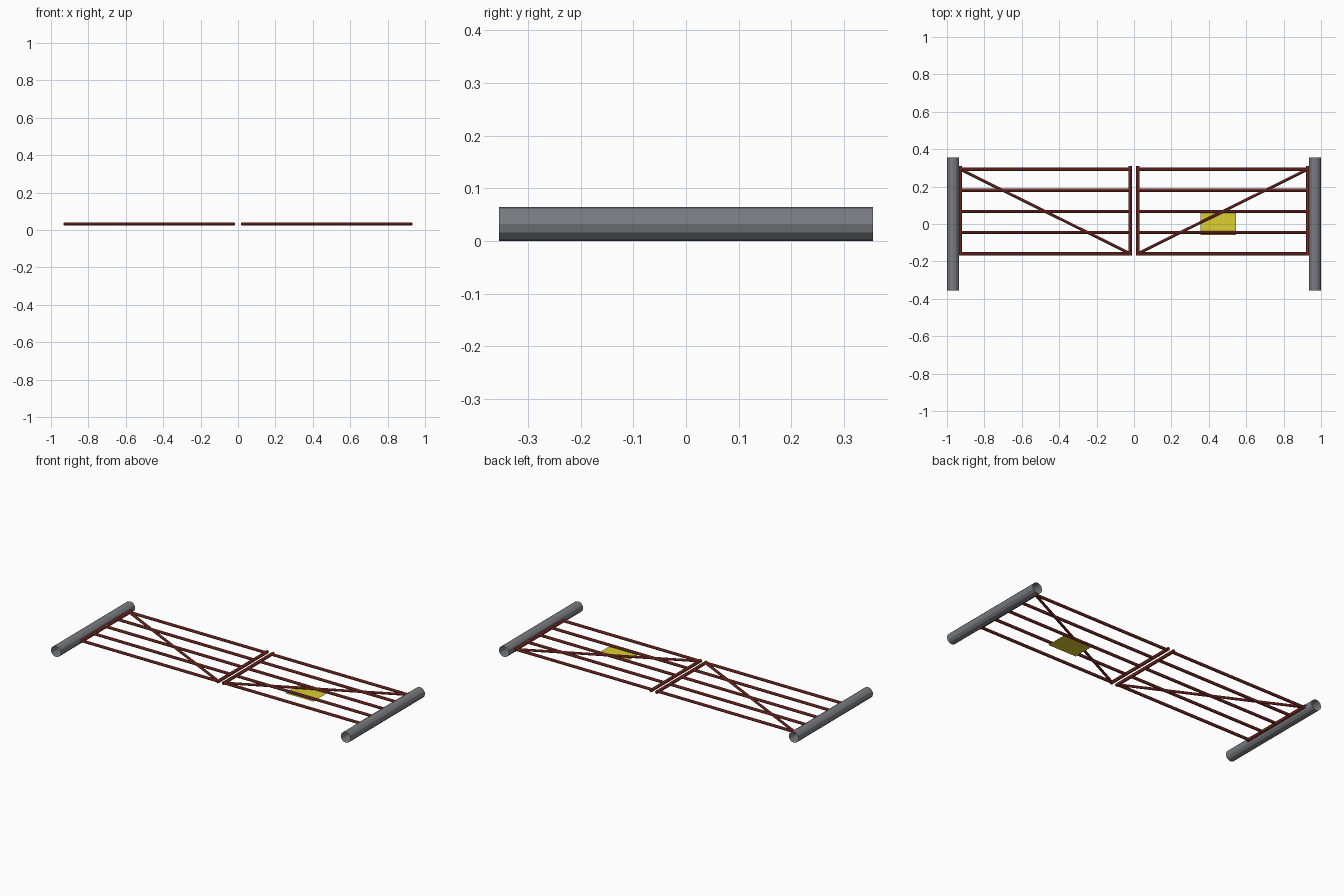
import bpy, bmesh
from mathutils import Vector, Matrix

if "Cube" in bpy.data.objects:
    bpy.data.objects.remove(bpy.data.objects["Cube"])

def material(name, rgb):
    m = bpy.data.materials.new(name)
    m.diffuse_color = (*rgb, 1)
    m.use_nodes = True
    m.node_tree.nodes["Principled BSDF"].inputs["Base Color"].default_value = m.diffuse_color
    return m

RED = material("red_paint", (0.30, 0.04, 0.03))
YELLOW = material("yellow_sign", (0.72, 0.62, 0.03))
GREY = material("grey_steel", (0.19, 0.20, 0.22))
Z = 0.0325

def tube(name, a, b, radius, sides, mat):
    """Open-ended flat-shaded tube between two points in the gate plane."""
    a, b = Vector((*a, Z)), Vector((*b, Z))
    d = b - a
    bm = bmesh.new()
    bmesh.ops.create_cone(bm, cap_ends=False, segments=sides, radius1=radius,
                          radius2=radius, depth=d.length)
    rot = d.to_track_quat('Z', 'Y').to_matrix().to_4x4()
    bm.transform(Matrix.Translation((a + b) / 2) @ rot)
    me = bpy.data.meshes.new(name)
    bm.to_mesh(me)
    bm.free()
    me.materials.append(mat)
    ob = bpy.data.objects.new(name, me)
    bpy.context.collection.objects.link(ob)
    return ob

RAILS = [0.293, 0.18, 0.067, -0.046, -0.159]
OUT, IN, R = 0.93, 0.019, 0.0095

for s, side in ((-1, "left"), (1, "right")):
    # hinge post
    tube(f"{side}_post", (s * 0.9675, -0.355), (s * 0.9675, 0.355), 0.0325, 12, GREY)
    # stiles
    tube(f"{side}_outer_stile", (s * OUT, -0.168), (s * OUT, 0.309), R, 8, RED)
    tube(f"{side}_inner_stile", (s * IN, -0.168), (s * IN, 0.309), R, 8, RED)
    # horizontal rails
    for i, y in enumerate(RAILS):
        tube(f"{side}_rail_{i + 1}", (s * OUT, y), (s * IN, y), R * 0.9, 8, RED)
    # diagonal brace
    tube(f"{side}_brace", (s * OUT, RAILS[0]), (s * IN, RAILS[-1]), R * 0.8, 8, RED)

# flat sign behind the right leaf
bm = bmesh.new()
bmesh.ops.create_grid(bm, x_segments=1, y_segments=1, size=0.5)
bm.transform(Matrix.Translation((0.45, 0.003, 0.023)) @ Matrix.Diagonal((0.19, 0.126, 1, 1)))
me = bpy.data.meshes.new("sign")
bm.to_mesh(me)
bm.free()
me.materials.append(YELLOW)
bpy.context.collection.objects.link(bpy.data.objects.new("sign", me))
